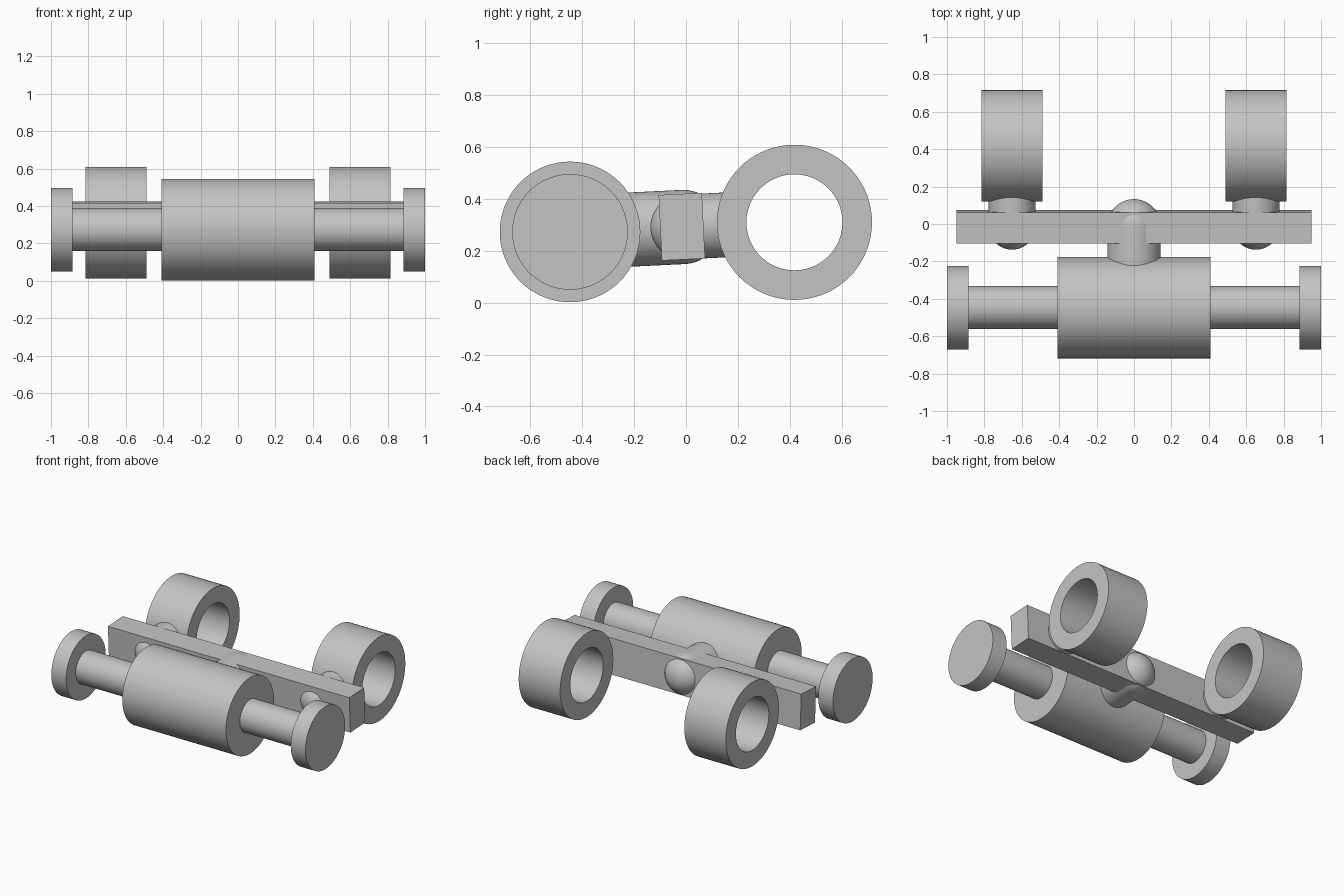
import bpy, bmesh, math
from mathutils import Vector, Matrix

if "Cube" in bpy.data.objects:
    bpy.data.objects.remove(bpy.data.objects["Cube"], do_unlink=True)

grey = bpy.data.materials.new("light grey")
grey.use_nodes = True
grey.diffuse_color = (0.55, 0.55, 0.55, 1)
grey.node_tree.nodes["Principled BSDF"].inputs["Base Color"].default_value = grey.diffuse_color


def finish(name, bm, smooth=True):
    bmesh.ops.recalc_face_normals(bm, faces=bm.faces)
    mesh = bpy.data.meshes.new(name)
    bm.to_mesh(mesh)
    bm.free()
    mesh.materials.append(grey)
    obj = bpy.data.objects.new(name, mesh)
    bpy.context.collection.objects.link(obj)
    if smooth:
        bpy.ops.object.select_all(action="DESELECT")
        obj.select_set(True)
        bpy.context.view_layer.objects.active = obj
        bpy.ops.object.shade_smooth_by_angle(angle=math.radians(35))
    return obj


def lathe(name, profile, origin, axis, closed=False):
    """Revolve (distance along axis, radius) points about an axis."""
    bm = bmesh.new()
    verts = [bm.verts.new((r, 0, d)) for d, r in profile]
    edges = [bm.edges.new(pair) for pair in zip(verts, verts[1:])]
    if closed:
        edges.append(bm.edges.new((verts[-1], verts[0])))
    bmesh.ops.spin(bm, geom=verts + edges, cent=(0, 0, 0), axis=(0, 0, 1),
                   angle=math.tau, steps=72, use_merge=True)
    bmesh.ops.remove_doubles(bm, verts=bm.verts, dist=0.0001)
    turn = Vector(axis).to_track_quat("Z", "Y").to_matrix().to_4x4()
    bm.transform(Matrix.Translation(origin) @ turn)
    return finish(name, bm)


def cylinder(name, start, end, radius, origin):
    return lathe(name, [(start, 0), (start, radius), (end, radius), (end, 0)],
                 origin, (1, 0, 0))


def ball_pin(name, length, radius, origin, axis):
    """Flat-ended rod running along the axis, with a round head at its origin."""
    head = [(-radius * math.cos(a), radius * math.sin(a))
            for a in (math.pi / 2 * i / 16 for i in range(17))]
    return lathe(name, head + [(length, radius), (length, 0)], origin, axis)


# Front roller with its axle and end discs
hub = (0, -0.447, 0.273)
cylinder("front_roller", -0.408, 0.408, 0.271, hub)
cylinder("front_axle", -0.9, 0.9, 0.115, hub)

# Cross bar, tilted slightly along the line of the pins
tilt = math.radians(2.8)
along = Vector((0, math.cos(tilt), math.sin(tilt)))
bm = bmesh.new()
bmesh.ops.create_cube(bm, size=1)
bm.transform(Matrix.Translation((0, -0.016, 0.293))
             @ Matrix.Rotation(tilt, 4, "X")
             @ Matrix.Diagonal((1.9, 0.167, 0.253, 1)))
finish("cross_bar", bm, smooth=False)

# Centre pin joining the bar to the roller
ball_pin("centre_pin", 0.3, 0.143, (0, -0.01, 0.292), -along)

# Discs, rear rings and ring pins on both sides
for side, s in (("left", 1), ("right", -1)):
    cylinder(side + "_end_disc", -0.058, 0.058, 0.223, (s * 0.942, hub[1], hub[2]))
    lathe(side + "_rear_ring",
          [(-0.163, 0.185), (-0.163, 0.299), (0.163, 0.299), (0.163, 0.185)],
          (s * 0.652, 0.418, 0.31), (1, 0, 0), closed=True)
    ball_pin(side + "_ring_pin", 0.2, 0.125, (s * 0.652, -0.012, 0.292), along)
